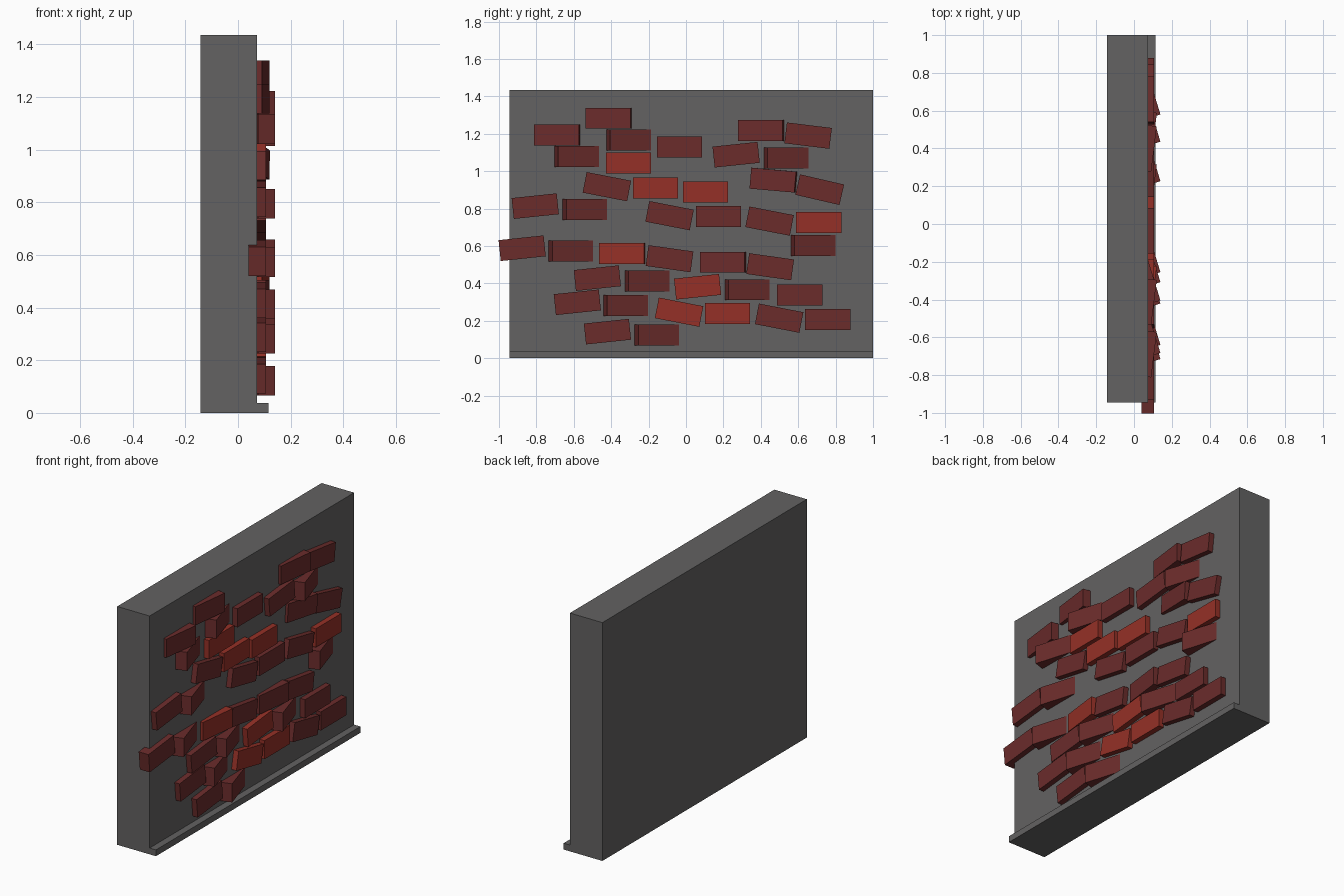
import bpy
from math import radians
from mathutils import Euler

if "Cube" in bpy.data.objects:
    bpy.data.objects.remove(bpy.data.objects["Cube"])


def material(name, rgb):
    m = bpy.data.materials.new(name)
    m.diffuse_color = (*rgb, 1)
    m.use_nodes = True
    m.node_tree.nodes["Principled BSDF"].inputs["Base Color"].default_value = m.diffuse_color
    return m


GREY = material("mortar_grey", (0.125, 0.122, 0.122))
DARK = material("dark_brick", (0.145, 0.025, 0.024))
RED = material("red_brick", (0.30, 0.03, 0.02))


def solid(name, verts, faces, mat):
    me = bpy.data.meshes.new(name)
    me.from_pydata(verts, [], faces)
    me.materials.append(mat)
    ob = bpy.data.objects.new(name, me)
    bpy.context.collection.objects.link(ob)
    return ob


# Wall with a small ledge along its foot: L-shaped profile extruded in y
Y0, Y1, FACE = -0.945, 1.0, 0.073
profile = [(-0.143, 0), (0.115, 0), (0.115, 0.038), (FACE, 0.038), (FACE, 1.435), (-0.143, 1.435)]
n = len(profile)
verts = [(x, y, z) for y in (Y0, Y1) for x, z in profile]
faces = [tuple(range(n)), tuple(reversed(range(n, 2 * n)))]
faces += [(i, i + n, (i + 1) % n + n, (i + 1) % n) for i in range(n)]
solid("wall", verts, faces, GREY)

# One shared brick shape
SIZE = (0.066, 0.242, 0.112)
BRICK = [(x * SIZE[0] / 2, y * SIZE[1] / 2, z * SIZE[2] / 2)
         for x in (-1, 1) for y in (-1, 1) for z in (-1, 1)]
BRICK_FACES = [(0, 1, 3, 2), (4, 6, 7, 5), (0, 4, 5, 1), (2, 3, 7, 6), (0, 2, 6, 4), (1, 5, 7, 3)]


def brick(y, z, mat, roll=0, yaw=0):
    ob = solid("brick", BRICK, BRICK_FACES, mat)
    ob.location = (FACE, y, z)
    ob.rotation_euler = Euler((radians(roll), 0, radians(yaw)))


# Bricks lying flat and straight
for y, z in [(-.035, 1.13), (.174, .757), (.608, .337), (.758, .206)]:
    brick(y, z, DARK)
for y, z in [(-.308, 1.043), (-.163, .909), (.104, .888), (.71, .725), (.222, .238)]:
    brick(y, z, RED)

# Bricks whose near end is swung out of the wall
for y, z in [(-.299, 1.166), (-.577, 1.078), (.542, 1.07), (-.534, .794), (.686, .602),
             (-.609, .572), (-.202, .412), (.333, .366), (-.315, .281), (-.149, .123)]:
    brick(y, z, DARK, yaw=17)

# Bricks whose far end is swung slightly out
for y, z in [(-.412, 1.283), (-.688, 1.193), (.401, 1.217), (.198, .513)]:
    brick(y, z, DARK, yaw=-7)
brick(-.34, .559, RED, yaw=-7)
brick(.468, .952, DARK, roll=-5, yaw=-7)

# Bricks tilted in the plane of the wall
for y, z, roll in [(.653, 1.19, -7), (.268, 1.088, 6), (-.423, .917, -11), (.715, .901, -13),
                   (-.806, .813, 6), (-.088, .762, -11), (.447, .733, -11), (-.876, .588, 6),
                   (-.088, .532, -8), (.45, .489, -8), (-.474, .428, 6), (-.581, .299, 6),
                   (.498, .214, -11), (-.42, .142, 6)]:
    brick(y, z, DARK, roll=roll)
for y, z, roll in [(.062, .382, 6), (-.037, .246, -11)]:
    brick(y, z, RED, roll=roll)
